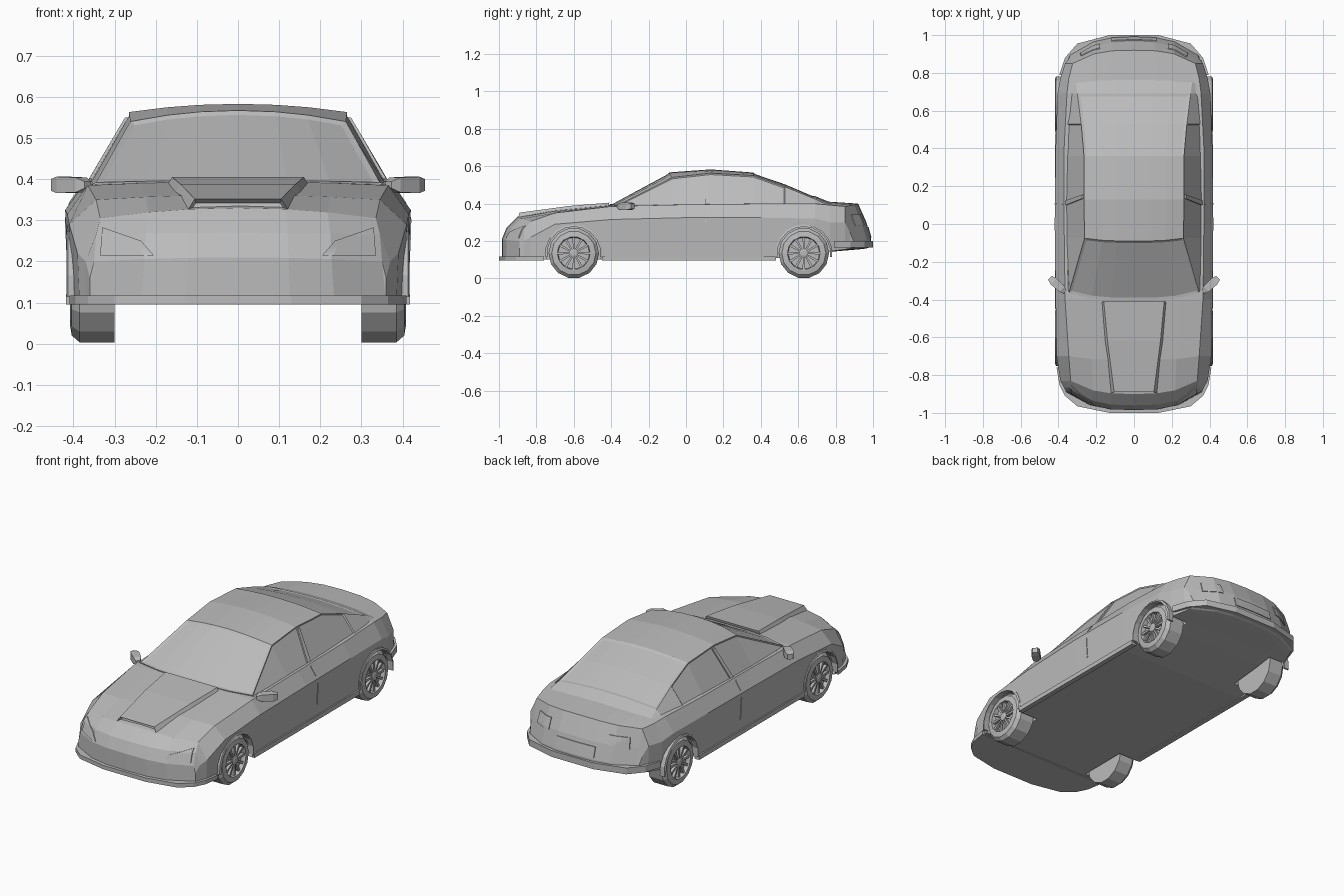
import bpy, bmesh, math
from mathutils import Vector
from mathutils.bvhtree import BVHTree

old = bpy.data.objects.get("Cube")
if old:
    bpy.data.objects.remove(old)

paint = bpy.data.materials.new("plain grey")
paint.use_nodes = True
GREY = (0.5, 0.5, 0.5, 1)
paint.diffuse_color = GREY
paint.node_tree.nodes["Principled BSDF"].inputs["Base Color"].default_value = GREY


def finish(name, bm):
    bmesh.ops.recalc_face_normals(bm, faces=bm.faces[:])
    mesh = bpy.data.meshes.new(name)
    bm.to_mesh(mesh)
    bm.free()
    mesh.materials.append(paint)
    obj = bpy.data.objects.new(name, mesh)
    bpy.context.collection.objects.link(obj)
    return obj


def loft(rings, close_path=False, strip_caps=False):
    """Skin a row of closed rings; returns the bmesh and its face grid."""
    bm = bmesh.new()
    rows = [[bm.verts.new(p) for p in ring] for ring in rings]
    n = len(rows[0])
    pairs = list(zip(rows, rows[1:]))
    if close_path:
        pairs.append((rows[-1], rows[0]))
    grid = [[bm.faces.new((a[k], a[(k + 1) % n], b[(k + 1) % n], b[k]))
             for k in range(n)] for a, b in pairs]
    for row in () if close_path else (rows[0], rows[-1]):
        if not strip_caps:
            bm.faces.new(row)
            continue
        bm.faces.new((row[0], row[1], row[-1]))
        half = n // 2
        for k in range(1, half - 1):
            bm.faces.new((row[k], row[k + 1], row[n - k - 1], row[n - k]))
        bm.faces.new((row[half - 1], row[half], row[half + 1]))
    bmesh.ops.recalc_face_normals(bm, faces=bm.faces[:])
    return bm, grid


ACROSS = (-1, -.65, -.35, 0, .35, .65, 1)


def section(y, sweep, z_mid, w_top, z_top, w_side, z_side, w_low, z_low):
    """Car cross-section, with its edges swept along y to round the plan."""
    top = [(f * w_top, y + sweep * abs(f) ** 3, z_mid - (z_mid - z_top) * f * f)
           for f in ACROSS]
    low = [(f * w_low, y + sweep * abs(f) ** 3, z_low) for f in reversed(ACROSS)]
    return [(-w_side, y + sweep, z_side), *top, (w_side, y + sweep, z_side), *low]


def prism(name, outline, z0, z1):
    bm, _ = loft([[(x, y, z) for x, y in outline] for z in (z0, z1)])
    return finish(name, bm)


def patch(name, tree, corners, axis, side, thick=.005, n=5):
    """Thin plate laid on a surface; corners are given in the facing plane."""
    a, b, c, d = map(Vector, corners)
    aim = Vector((0, 0, 0))
    aim[axis] = -side
    layers = ([], [])
    for i in range(n + 1):
        for j in range(n + 1):
            u, v = i / n, j / n
            p, z = a.lerp(b, u).lerp(d.lerp(c, u), v)
            start = Vector((p, 0, z)) if axis else Vector((0, p, z))
            hit = tree.ray_cast(start - aim * 3, aim)[0]
            if hit is None:
                return
            layers[0].append(hit - aim * thick)
            layers[1].append(hit + aim * .01)
    bm = bmesh.new()
    vs = [[bm.verts.new(p) for p in layer] for layer in layers]
    m = n + 1
    for layer in vs:
        for i in range(n):
            for j in range(n):
                k = i * m + j
                bm.faces.new((layer[k], layer[k + 1], layer[k + m + 1], layer[k + m]))
    rim = ([j for j in range(n)] + [i * m + n for i in range(n)]
           + [n * m + j for j in range(n, 0, -1)] + [i * m for i in range(n, 0, -1)])
    for p, q in zip(rim, rim[1:] + rim[:1]):
        bm.faces.new((vs[0][p], vs[0][q], vs[1][q], vs[1][p]))
    finish(name, bm)


# Lower body: nose, hood, flanks, boot
stations = [
    (-.985, .095, .21, .35, .2, .36, .16, .36, .1),
    (-.96, .095, .27, .345, .265, .37, .2, .37, .1),
    (-.9, .07, .33, .335, .305, .39, .22, .385, .1),
    (-.72, .02, .362, .345, .35, .41, .29, .405, .1),
    (-.4, 0, .394, .365, .385, .415, .315, .41, .1),
    (0, 0, .4, .37, .395, .42, .325, .41, .1),
    (.4, 0, .41, .37, .4, .415, .325, .41, .1),
    (.69, 0, .415, .355, .4, .405, .32, .4, .13),
    (.8, -.03, .408, .345, .392, .39, .3, .39, .145),
    (.92, -.07, .4, .325, .385, .365, .3, .36, .155),
    (.965, -.09, .3, .325, .29, .345, .25, .35, .16),
    (.99, -.09, .21, .325, .205, .335, .19, .34, .17),
]
bm, _ = loft([section(*s) for s in stations], strip_caps=True)
body_tree = BVHTree.FromBMesh(bm)
body = finish("body", bm)

# Cabin with recessed glass
cabin_rows = [
    (-.405, .04, .397, .345, .392, .355),
    (-.09, .015, .567, .262, .54, .365),
    (.13, 0, .583, .265, .563, .368),
    (.36, 0, .566, .265, .55, .365),
    (.53, 0, .508, .28, .49, .36),
    (.69, 0, .44, .3, .425, .345),
    (.78, -.02, .403, .31, .392, .33),
]
bm, grid = loft([section(*s, .388, .3, .35) for s in cabin_rows], strip_caps=True)
cabin_tree = BVHTree.FromBMesh(bm)
panes = [
    (grid[0][1:7], .014),
    (grid[3][1:7] + grid[4][1:7], .014),
    ([row[0] for row in grid[:4]], .006),
    ([row[7] for row in grid[:4]], .006),
]
for faces, border in panes:
    bmesh.ops.inset_region(bm, faces=faces, thickness=border, depth=-.005,
                           use_even_offset=True)
finish("cabin", bm)

# Hood scoop with a recessed mouth
scoop_rows = [(-.89, .105, .352), (-.62, .14, .388), (-.41, .16, .405)]
bm, grid = loft([[(-w - .025, y - .01, z - .04), (-w, y, z), (w, y, z),
                  (w + .025, y - .01, z - .04)] for y, w, z in scoop_rows])
mouth = [f for f in bm.faces if f.normal.y < -.7]
bmesh.ops.inset_region(bm, faces=mouth, thickness=.006, depth=-.02)
finish("hood_scoop", bm)


# Bumper lips and side skirts
def mirrored(points):
    return points + [(-x, y) for x, y in reversed(points)]


prism("front_lip", mirrored([(.41, -.76), (.395, -.85), (.365, -.91),
                             (.3, -.965), (.13, -1)]), .095, .117)
prism("rear_lip", mirrored([(.395, .79), (.365, .88), (.3, .955),
                            (.13, 1)]), .165, .2)

WHEEL_Y = {"front": -.6, "rear": .63}
RADIUS = .135


def circle(r, x, y, n=14):
    return [(x, y + r * math.sin((k + .5) * math.tau / n),
             RADIUS - r * math.cos((k + .5) * math.tau / n)) for k in range(n)]


for side, word in ((1, "left"), (-1, "right")):
    prism(word + "_skirt", [(side * x, y) for x, y in
          ((.39, -.45), (.418, -.45), (.418, .48), (.39, .48))], .095, .12)

    # Lights, door seams and window pillar
    patch(word + "_headlight", body_tree,
          [(side * .205, .215), (side * .335, .215), (side * .33, .283), (side * .235, .25)], 1, -1)
    patch(word + "_tail_light", body_tree,
          [(side * .18, .285), (side * .285, .28), (side * .28, .34), (side * .18, .345)], 1, 1)
    patch(word + "_door_seam", body_tree,
          [(.106, .18), (.112, .18), (.106, .385), (.1, .385)], 0, side, .003)
    patch(word + "_window_pillar", cabin_tree,
          [(.1, .4), (.125, .4), (.155, .55), (.135, .55)], 0, side, .002)

    # Door mirror: a tapered shell angled backwards
    shell = []
    for t, h, d in ((0, .008, .008), (.2, .018, .014), (.75, .02, .016), (1, .014, .01)):
        x, y, z = .365 + .08 * t, -.36 + .075 * t, .386
        shell.append([(side * (x - d * u), y + d * u, z + h * v)
                      for u, v in ((-1, -1), (1, -1), (1, 1), (-1, 1))])
    finish(word + "_mirror", loft(shell)[0])

    for end, y in WHEEL_Y.items():
        name = f"{end}_{word}_"
        # Wheel well
        cutter = finish("well_cutter", loft([circle(.147, side * x, y, 20)
                                             for x in (.285, .5)])[0])
        cutter.hide_render = True
        cut = body.modifiers.new("well", 'BOOLEAN')
        cut.object, cut.operation, cut.solver = cutter, 'DIFFERENCE', 'EXACT'
        bpy.context.view_layer.objects.active = body
        bpy.ops.object.modifier_apply(modifier=cut.name)
        bpy.data.objects.remove(cutter)

        # Arch flange
        arc = []
        for k in range(11):
            a = math.radians(-8 + 19.6 * k)
            arc.append([(side * x, y + r * math.cos(a), RADIUS + r * math.sin(a))
                        for r, x in ((.142, .385), (.142, .417), (.153, .413), (.153, .385))])
        finish(name + "arch", loft(arc)[0])

        # Tyre and rim dish
        profile = ((.135, .3), (.135, .385), (.118, .404), (.094, .408), (.088, .408), (.084, .385))
        finish(name + "wheel", loft([circle(r, side * x, y) for r, x in profile])[0])

        # Hub and spokes
        bm, _ = loft([circle(r, side * x, y) for r, x in ((.024, .38), (.024, .402), (.014, .406))])
        for k in range(12):
            a = k * math.tau / 12
            out = Vector((0, math.cos(a), math.sin(a)))
            across = Vector((0, -out.z, out.y))
            base = Vector((0, y, RADIUS))
            ends = []
            for r, w in ((.018, .004), (.087, .007)):
                ends.append([bm.verts.new(base + out * r + across * w * s + Vector((side * x, 0, 0)))
                             for s, x in ((-1, .383), (1, .383), (1, .4), (-1, .4))])
            p, q = ends
            for i in range(4):
                bm.faces.new((p[i - 1], p[i], q[i], q[i - 1]))
            bm.faces.new(p)
            bm.faces.new(q)
        finish(name + "spokes", bm)

# Rear number plate panel
patch("rear_panel", body_tree, [(-.12, .22), (.12, .22), (.12, .275), (-.12, .275)], 1, 1)
